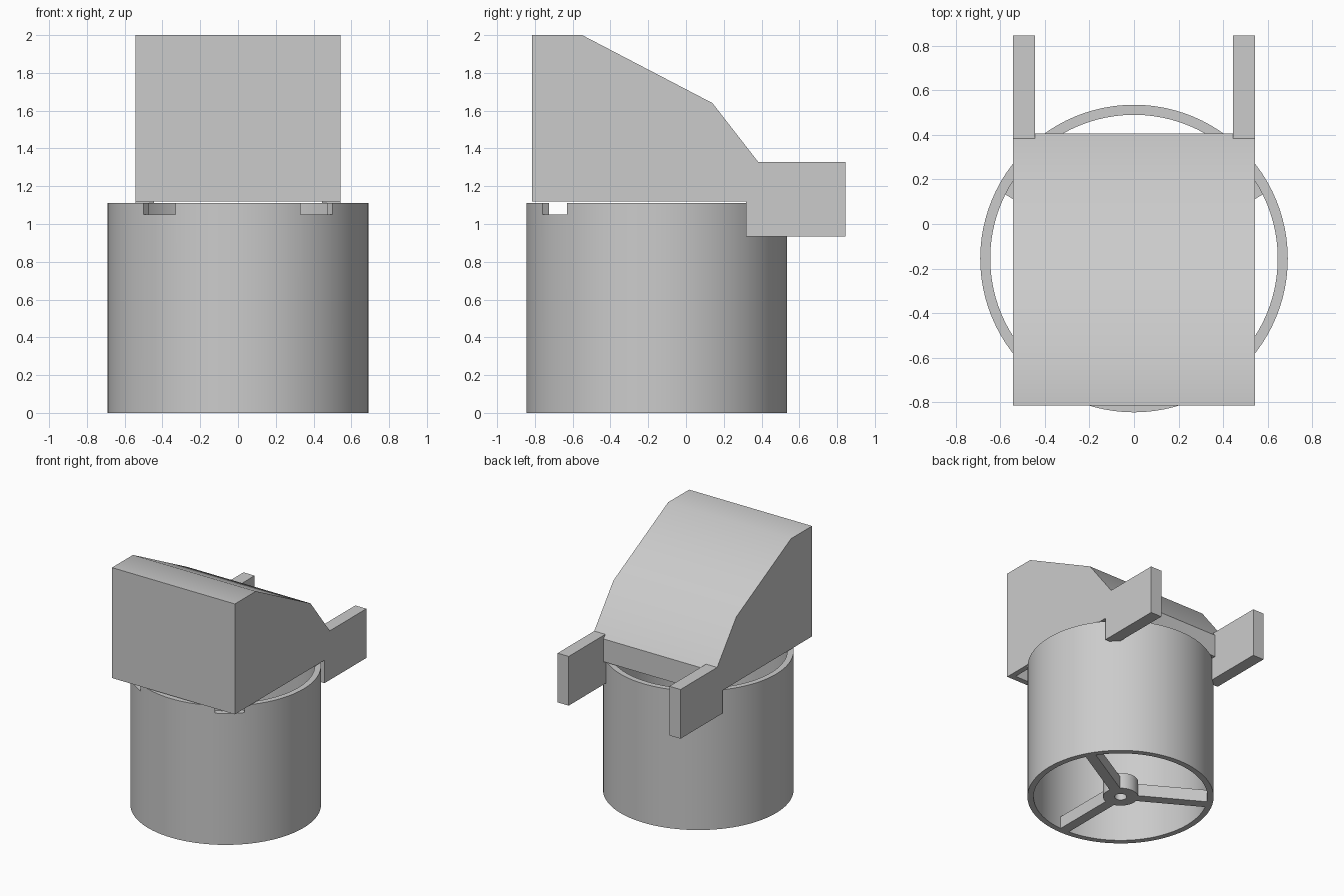
import bpy, bmesh
from math import pi, sin, cos, radians
from mathutils import Matrix, Vector

if "Cube" in bpy.data.objects:
    bpy.data.objects.remove(bpy.data.objects["Cube"])

GREY = (0.6, 0.6, 0.6, 1)
grey = bpy.data.materials.new("plain_grey")
grey.use_nodes = True
grey.diffuse_color = GREY
grey.node_tree.nodes["Principled BSDF"].inputs["Base Color"].default_value = GREY

AXIS_Y = -0.155          # centre line of the cylinder
OUTER, WALL = 0.69, 0.045
TUBE_TOP, HOOD_BASE = 1.11, 1.118
HALF = 0.543             # half width of the hood


def make(name, bm):
    bmesh.ops.recalc_face_normals(bm, faces=bm.faces)
    mesh = bpy.data.meshes.new(name)
    bm.to_mesh(mesh)
    bm.free()
    mesh.materials.append(grey)
    ob = bpy.data.objects.new(name, mesh)
    bpy.context.collection.objects.link(ob)
    return ob


def box(name, lo, hi, turn=0.0, pivot=(0, 0, 0)):
    lo, hi = Vector(lo), Vector(hi)
    bm = bmesh.new()
    bmesh.ops.create_cube(bm, size=1)
    place = (Matrix.Translation(pivot) @ Matrix.Rotation(turn, 4, "Z")
             @ Matrix.Translation((lo + hi) / 2) @ Matrix.Diagonal((*(hi - lo), 1)))
    bmesh.ops.transform(bm, matrix=place, verts=bm.verts)
    return make(name, bm)


def tube(name, r_out, r_in, z0, z1, sides):
    bm = bmesh.new()
    section = [(r_in, z0), (r_out, z0), (r_out, z1), (r_in, z1)]
    rings = []
    for i in range(sides):
        a = 2 * pi * i / sides
        rings.append([bm.verts.new((r * cos(a), AXIS_Y + r * sin(a), z)) for r, z in section])
    for i in range(sides):
        here, after = rings[i], rings[(i + 1) % sides]
        for k in range(4):
            n = (k + 1) % 4
            bm.faces.new((here[k], after[k], after[n], here[n]))
    return make(name, bm)


def prism(name, profile, half):
    bm = bmesh.new()
    face = bm.faces.new([bm.verts.new((-half, y, z)) for y, z in profile])
    new = bmesh.ops.extrude_face_region(bm, geom=[face])["geom"]
    bmesh.ops.translate(bm, vec=(2 * half, 0, 0),
                        verts=[v for v in new if isinstance(v, bmesh.types.BMVert)])
    return make(name, bm)


def cut(ob, cutter):
    mod = ob.modifiers.new("cut", "BOOLEAN")
    mod.operation, mod.solver, mod.object = "DIFFERENCE", "EXACT", cutter
    bpy.context.view_layer.objects.active = ob
    bpy.ops.object.modifier_apply(modifier=mod.name)
    bpy.data.objects.remove(cutter)


def smooth(ob):
    bpy.ops.object.select_all(action="DESELECT")
    ob.select_set(True)
    bpy.context.view_layer.objects.active = ob
    bpy.ops.object.shade_smooth_by_angle(angle=radians(30))


axis = (0, AXIS_Y, 0)

# Open cylinder with two small notches in the front of its rim
body = tube("cylinder_wall", OUTER, OUTER - WALL, 0, TUBE_TOP, 96)
for angle in (-52.5, -127.5):
    cut(body, box("notch", (0.55, -0.107, 1.05), (0.8, 0.107, 1.2), radians(angle), axis))
smooth(body)

# Hub and three spokes across the bottom
smooth(tube("hub", 0.13, 0.045, 0, 0.13, 32))
for i, angle in enumerate((30, 150, 270)):
    box(f"spoke_{i + 1}", (0.11, -0.04, 0), (0.66, 0.04, 0.1), radians(angle), axis)

# Hollow sloping hood, open below
hood = prism("hood", [(-0.815, HOOD_BASE), (-0.815, 2), (-0.55, 2), (0.14, 1.64),
                      (0.385, 1.325), (0.405, 1.3), (0.405, HOOD_BASE)], HALF)
cut(hood, prism("hollow", [(-0.77, 1), (-0.77, 1.955), (-0.56, 1.955), (0.11, 1.605),
                           (0.36, 1.28), (0.36, 1)], HALF - WALL))
smooth(hood)

# Pair of arms reaching backwards
for side, name in ((1, "left_arm"), (-1, "right_arm")):
    xs = sorted((side * 0.445, side * HALF))
    box(name, (xs[0], 0.317, 0.935), (xs[1], 0.845, 1.328))
